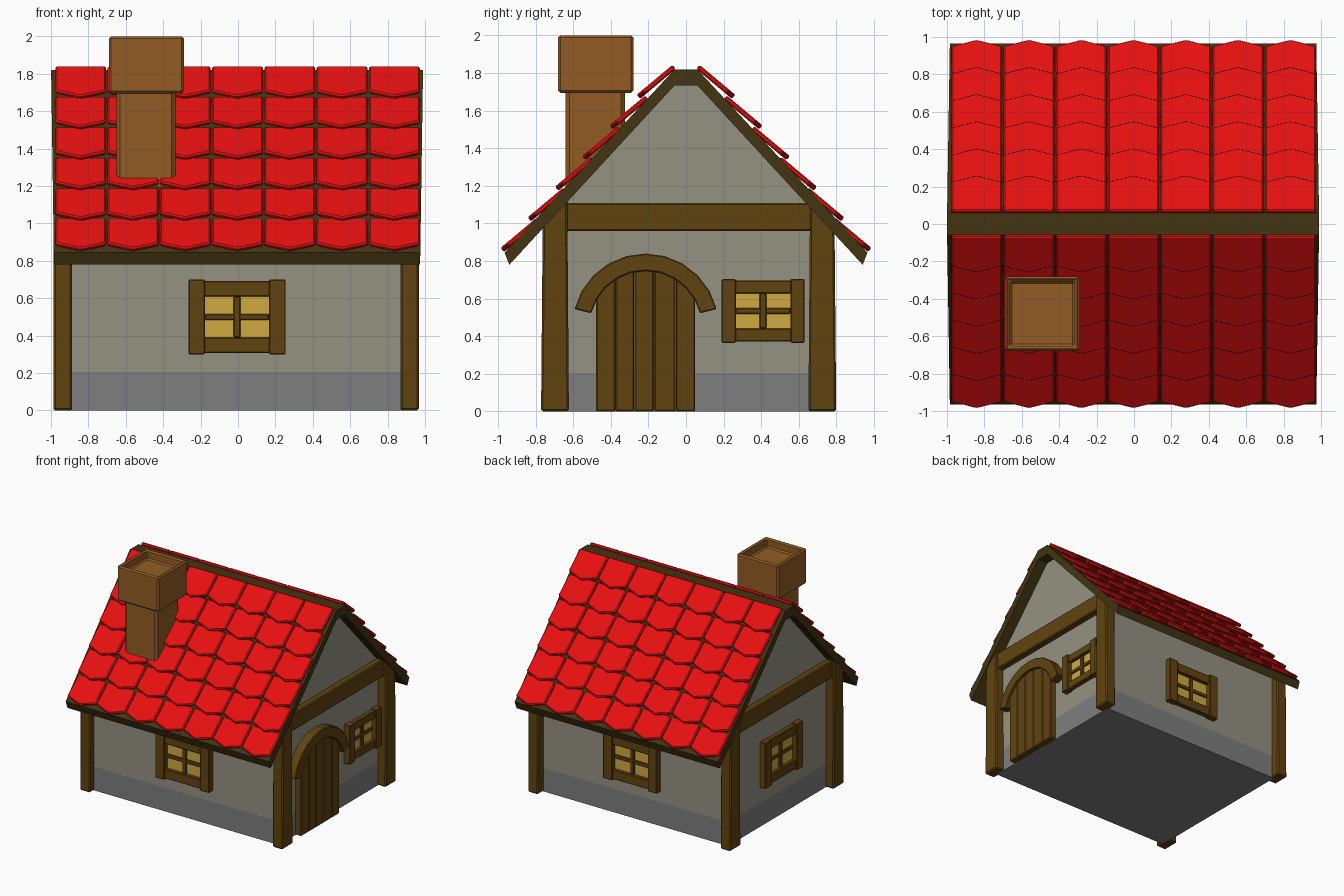
import bpy, bmesh
from math import radians, sin, cos, sqrt, pi
from mathutils import Matrix, Vector

if "Cube" in bpy.data.objects:
    bpy.data.objects.remove(bpy.data.objects["Cube"])


def material(name, rgb):
    m = bpy.data.materials.new(name)
    m.diffuse_color = (*rgb, 1)
    m.use_nodes = True
    m.node_tree.nodes["Principled BSDF"].inputs["Base Color"].default_value = m.diffuse_color
    return m


WOOD = material("wood", (0.12, 0.057, 0.005))
DARK = material("dark_wood", (0.055, 0.034, 0.006))
RED = material("red_tile", (0.80, 0.005, 0.005))
WALL = material("plaster", (0.30, 0.285, 0.225))
BASE = material("stone_base", (0.21, 0.21, 0.215))
GLASS = material("yellow_glass", (0.62, 0.40, 0.05))
BRICK = material("chimney_brown", (0.29, 0.108, 0.018))


def finish(name, bm, mat, bevel=0.0, matrix=Matrix()):
    bmesh.ops.recalc_face_normals(bm, faces=bm.faces)
    me = bpy.data.meshes.new(name)
    bm.to_mesh(me)
    bm.free()
    me.materials.append(mat)
    ob = bpy.data.objects.new(name, me)
    ob.matrix_world = matrix
    bpy.context.collection.objects.link(ob)
    if bevel:
        mod = ob.modifiers.new("bevel", 'BEVEL')
        mod.width = bevel
        mod.segments = 1
        mod.limit_method = 'ANGLE'
    return ob


def add_box(bm, x0, x1, y0, y1, z0, z1):
    m = Matrix.Translation(((x0 + x1) / 2, (y0 + y1) / 2, (z0 + z1) / 2)) @ \
        Matrix.Diagonal((x1 - x0, y1 - y0, z1 - z0, 1))
    return bmesh.ops.create_cube(bm, size=1, matrix=m)["verts"]


def add_prism(bm, a, b):
    """Close two matching 3D outlines into a solid."""
    va, vb = [bm.verts.new(p) for p in a], [bm.verts.new(p) for p in b]
    bm.faces.new(va)
    bm.faces.new(vb[::-1])
    for i in range(len(a)):
        j = (i + 1) % len(a)
        bm.faces.new((va[i], va[j], vb[j], vb[i]))


def add_x_prism(bm, pts, x0, x1):
    add_prism(bm, [(x0, y, z) for y, z in pts], [(x1, y, z) for y, z in pts])


# Walls with a stone band at the bottom
WX0, WX1, WY0, WY1 = -0.91, 0.89, -0.71, 0.72
bm = bmesh.new()
add_box(bm, WX0, WX1, WY0, WY1, 0, 0.205)
finish("wall_base", bm, BASE)
bm = bmesh.new()
add_x_prism(bm, [(WY0, 0.205), (WY1, 0.205), (WY1, 1.04), (0.06, 1.76),
                 (-0.06, 1.76), (WY0, 1.04)], WX0, WX1)
finish("walls", bm, WALL)

# Roof chevron, slightly narrower at the eaves
half = [(0.06, 1.82), (0.965, 0.845), (0.94, 0.78), (0.06, 1.735)]
prof = half + [(-y, z) for y, z in reversed(half)]
bm = bmesh.new()
wide = lambda z: 0.98 + 0.015 * (z - 0.8)
add_prism(bm, [(-wide(z) - 0.004, y, z) for y, z in prof],
          [(wide(z) - 0.006, y, z) for y, z in prof])
finish("roof_frame", bm, DARK)

# Pointed roof tiles: six tilted rows of seven on each slope
slope = radians(40)
up = Vector((0, -cos(slope), sin(slope)))
out = Vector((0, sin(slope), cos(slope)))
outline = [(-0.136, 0.045), (0, 0), (0.136, 0.045), (0.136, 0.25), (-0.136, 0.25)]
for side, label in ((1, "back"), (-1, "front")):
    bm = bmesh.new()
    for row in range(6):
        for col in range(7):
            tip = Vector((-0.841 + 0.2795 * col, 0.98 - 0.145 * row, 0.857 + 0.163 * row))
            flat = [tip + Vector((u, 0, 0)) + up * s for u, s in outline]
            lo, hi = [[p + out * d for p in flat] for d in (-0.014, 0.014)]
            add_prism(bm, *[[(p.x, side * p.y, p.z) for p in l] for l in (lo, hi)])
    finish(label + "_roof_tiles", bm, RED, 0.008)

# Corner posts, tapered, with tops cut to the roof slope
for px, sx in ((-0.937, "left"), (0.918, "right")):
    for py, s, sy in ((-0.697, -1, "front"), (0.725, 1, "back")):
        bm = bmesh.new()
        for v in add_box(bm, px - 0.049, px + 0.049, py - 0.074, py + 0.074, 0, 1):
            if v.co.z > 0.5:
                v.co.y = py + (v.co.y - py) * 0.88
                v.co.z = 1.775 - 1.085 * (abs(v.co.y) - 0.06) + 0.01
        finish(f"{sy}_{sx}_post", bm, WOOD, 0.01)

# Gable cross beams
for x0, x1, label in ((-0.965, -0.88, "left"), (0.86, 0.945, "right")):
    bm = bmesh.new()
    add_box(bm, x0, x1, -0.65, 0.67, 0.96, 1.11)
    finish(label + "_gable_beam", bm, WOOD, 0.008)


# Windows: glass, crossbars and four frame boards; built facing -y
def window(name, loc, turn, w=0.26, h=0.20):
    m = Matrix.Translation(loc) @ Matrix.Rotation(radians(turn), 4, 'Z')
    iw, ih = w * 0.66, h * 0.55
    bm = bmesh.new()
    add_box(bm, -iw - 0.01, iw + 0.01, -0.01, 0.02, -ih - 0.01, ih + 0.01)
    finish(name + "_glass", bm, GLASS, 0, m)
    bm = bmesh.new()
    add_box(bm, -0.018, 0.018, -0.026, 0.02, -ih, ih)
    add_box(bm, -iw, iw, -0.022, 0.02, -0.016, 0.016)
    for s in (-1, 1):
        z = sorted((s * ih, s * (h - 0.008)))
        x = sorted((s * iw, s * w))
        add_box(bm, -w + 0.03, w - 0.03, -0.04, 0.02, *z)
        add_box(bm, *x, -0.054, 0.02, -h, h)
    finish(name + "_frame", bm, WOOD, 0.005, m)


window("front_window", (-0.005, WY0, 0.50), 0)
window("back_window", (0.0, WY1, 0.50), 180)
window("left_window", (WX0, 0.02, 0.54), -90)
window("right_window", (WX1, 0.41, 0.535), 90, 0.22, 0.17)

# Plank door with an arched top
DY, DZ = -0.215, 0.45
top = lambda y: DZ + sqrt(0.345 ** 2 - (y - DY) ** 2)
edges = [-0.48, -0.375, -0.275, -0.17, -0.055, 0.05]
bm = bmesh.new()
for a, b in zip(edges, edges[1:]):
    a, b = a + 0.001, b - 0.001
    c = (a + b) / 2
    add_x_prism(bm, [(a, 0), (b, 0), (b, top(b)), (c, top(c)), (a, top(a))], 0.87, 0.945)
finish("door_planks", bm, WOOD, 0.007)

# Arch over the door
n = 10
angles = [radians(14) + radians(152) * i / n for i in range(n + 1)]
arc = lambda r: [(DY + r * cos(t), DZ + r * sin(t)) for t in angles]
bm = bmesh.new()
add_x_prism(bm, arc(0.39) + arc(0.298)[::-1], 0.87, 0.965)
finish("door_arch", bm, WOOD, 0.006)

# Chimney shaft and hollow cap
bm = bmesh.new()
add_box(bm, -0.65, -0.335, -0.64, -0.325, 1.15, 1.72)
finish("chimney_shaft", bm, BRICK, 0.02)
bm = bmesh.new()
add_box(bm, -0.69, -0.29, -0.68, -0.28, 1.695, 2.0)
bm.normal_update()
lid = [f for f in bm.faces if f.normal.z > 0.9]
bmesh.ops.inset_region(bm, faces=lid, thickness=0.038)
for v in lid[0].verts:
    v.co.z -= 0.0
walls = bmesh.ops.extrude_face_region(bm, geom=lid)["geom"]
bmesh.ops.delete(bm, geom=lid, context='FACES_ONLY')
bmesh.ops.translate(bm, verts=[g for g in walls if isinstance(g, bmesh.types.BMVert)],
                    vec=(0, 0, -0.08))
finish("chimney_cap", bm, BRICK, 0.012)
